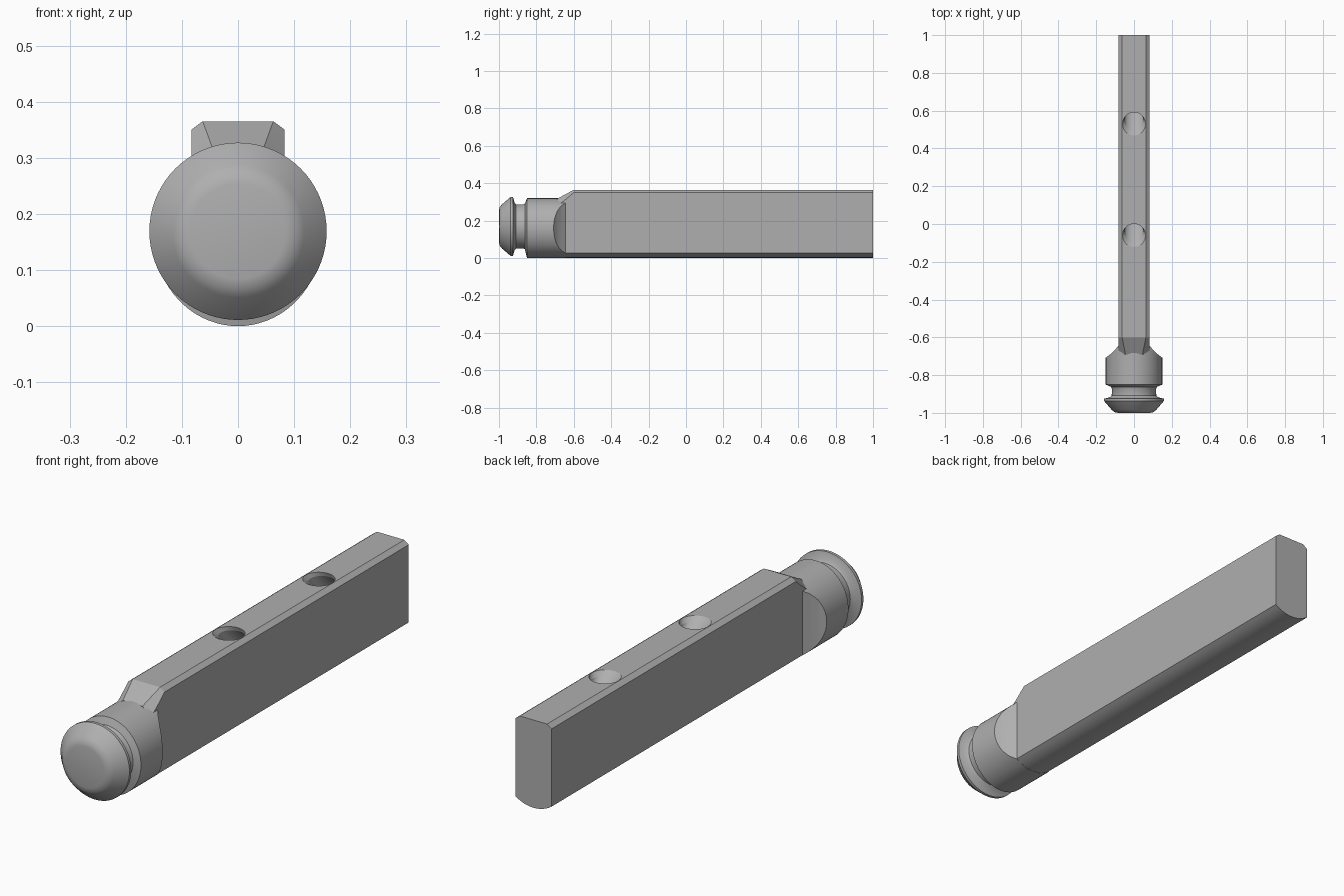
import bpy
import bmesh
import math

cube = bpy.data.objects.get("Cube")
if cube:
    bpy.data.objects.remove(cube, do_unlink=True)

steel = bpy.data.materials.new("grey metal")
steel.use_nodes = True
GREY = (0.43, 0.43, 0.43, 1)
steel.diffuse_color = GREY
steel.node_tree.nodes["Principled BSDF"].inputs["Base Color"].default_value = GREY

BODY_RX, BODY_RZ = 0.15, 0.16   # slightly oval shank
HALF = 0.083                    # half width of the bar
NECK_Z = 0.169                  # axis of the round head


def loft(name, sections):
    """Skin equal-length closed sections and cap both ends."""
    bm = bmesh.new()
    rings = [[bm.verts.new(p) for p in s] for s in sections]
    n = len(rings[0])
    for a, b in zip(rings, rings[1:]):
        for i in range(n):
            j = (i + 1) % n
            bm.faces.new((a[i], a[j], b[j], b[i]))
    bm.faces.new(rings[0])
    bm.faces.new(rings[-1])
    bmesh.ops.recalc_face_normals(bm, faces=bm.faces)
    mesh = bpy.data.meshes.new(name)
    bm.to_mesh(mesh)
    bm.free()
    mesh.materials.append(steel)
    obj = bpy.data.objects.new(name, mesh)
    bpy.context.collection.objects.link(obj)
    return obj


def oval(y, rx, rz, zc, n=72):
    angles = [math.tau * i / n for i in range(n)]
    return [(rx * math.cos(a), y, zc + rz * math.sin(a)) for a in angles]


def activate(obj):
    bpy.ops.object.select_all(action="DESELECT")
    obj.select_set(True)
    bpy.context.view_layer.objects.active = obj


def smooth(obj, degrees):
    activate(obj)
    bpy.ops.object.shade_smooth_by_angle(angle=math.radians(degrees))


def boolean(obj, tool, operation):
    mod = obj.modifiers.new("cut", "BOOLEAN")
    mod.operation = operation
    mod.solver = "EXACT"
    mod.object = tool
    tool.hide_render = True
    activate(obj)
    bpy.ops.object.modifier_apply(modifier=mod.name)
    bpy.data.objects.remove(tool, do_unlink=True)


# Domed head, flange and neck
profile = [(-1, 0.085), (-0.996, 0.103), (-0.984, 0.118), (-0.937, 0.158),
           (-0.925, 0.158), (-0.917, 0.128), (-0.908, 0.118), (-0.872, 0.117),
           (-0.862, 0.122)]
rings = [oval(y, r, r, NECK_Z) for y, r in profile]
rings.append(oval(-0.85, BODY_RX, BODY_RZ, BODY_RZ))
smooth(loft("head", rings), 35)

# Oval collar whose cheeks are scooped down to the bar width
collar = loft("collar", [oval(y, BODY_RX, BODY_RZ, BODY_RZ) for y in (-0.85, -0.645)])
side = [(0.2, -0.9), (0.2, -0.73), (0.15, -0.708), (0.123, -0.688),
        (0.102, -0.668), (HALF, -0.645)]
plan = side + [(-x, y) for x, y in reversed(side)]
scoop = loft("collar_trim", [[(x, y, z) for x, y in plan] for z in (-0.1, 0.5)])
boolean(collar, scoop, "INTERSECT")
smooth(collar, 25)


# Flat bar with rounded underside, chamfered top edges and a sloped nose
def bar_section(y, top, half_top, shoulder):
    limit = math.asin(HALF / BODY_RX)
    arc = []
    for i in range(13):
        a = limit * (i / 6 - 1)
        arc.append((BODY_RX * math.sin(a), y,
                    BODY_RZ * (1 - math.cos(a)) + 0.001))
    return arc + [(HALF, y, shoulder), (half_top, y, top),
                  (-half_top, y, top), (-HALF, y, shoulder)]


bar = loft("bar", [bar_section(-0.69, 0.316, 0.045, 0.28),
                   bar_section(-0.65, 0.338, 0.053, 0.308),
                   bar_section(-0.6, 0.365, 0.063, 0.35),
                   bar_section(1, 0.365, 0.063, 0.35)])

# Two countersunk blind holes in the top
for y in (0.305, 0.895):
    steps = [(0.25, 0.05), (0.348, 0.05), (0.365, 0.061), (0.4, 0.061)]
    drill = loft("drill", [[(px, y + py - z, z) for px, z, py in
                            oval(z, r, r, 0, 48)] for z, r in steps])
    boolean(bar, drill, "DIFFERENCE")
smooth(bar, 20)
